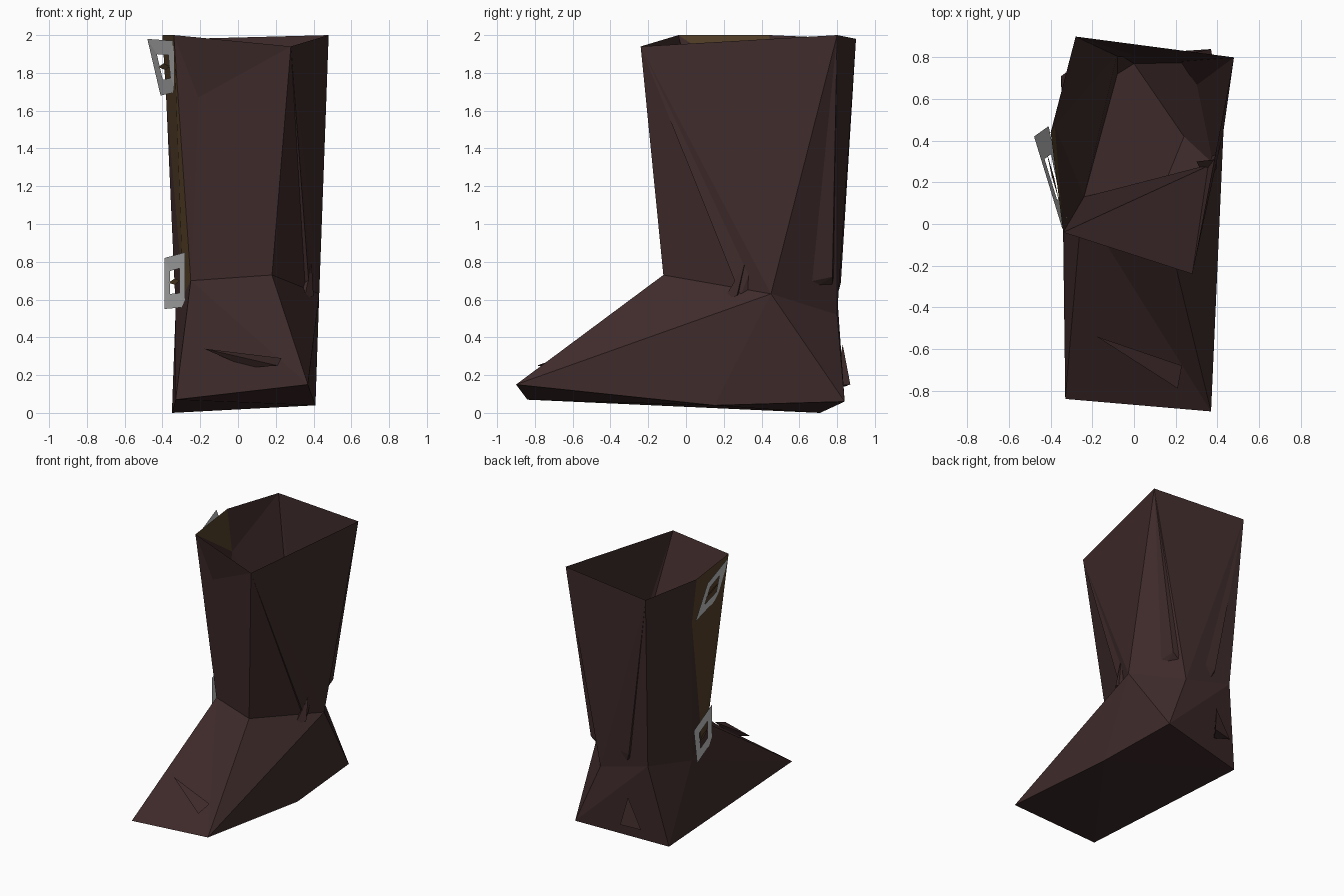
import bpy
import bmesh
from mathutils import Vector

cube = bpy.data.objects.get("Cube")
if cube:
    bpy.data.objects.remove(cube, do_unlink=True)


def make_material(name, color):
    mat = bpy.data.materials.new(name)
    mat.use_nodes = True
    mat.diffuse_color = (*color, 1)
    shader = mat.node_tree.nodes["Principled BSDF"]
    shader.inputs["Base Color"].default_value = (*color, 1)
    shader.inputs["Roughness"].default_value = 0.9
    return mat


leather = make_material("dark_leather", (0.05, 0.024, 0.024))
brown = make_material("brown_strap", (0.09, 0.052, 0.022))
metal = make_material("grey_metal", (0.55, 0.55, 0.55))


def build(name, points, faces, mat):
    """Flat shaded object from named corner points and faces listing corners."""
    bm = bmesh.new()
    verts = {}
    for face in faces:
        corners = face.split()
        for c in corners:
            if c not in verts:
                verts[c] = bm.verts.new(points[c])
        bm.faces.new([verts[c] for c in corners])
    bmesh.ops.recalc_face_normals(bm, faces=bm.faces)
    mesh = bpy.data.meshes.new(name)
    bm.to_mesh(mesh)
    bm.free()
    mesh.materials.append(mat)
    obj = bpy.data.objects.new(name, mesh)
    bpy.context.scene.collection.objects.link(obj)
    return obj


# Shared corner points of the boot
boot = dict(
    rim_fl=(-.34, -.04, 2), rim_fr=(.28, -.24, 1.94),
    rim_br=(.48, .8, 2), rim_bl=(-.28, .9, 1.98),
    strap_top=(-.4, .44, 2), strap_low=(-.38, .47, 1.66),
    strap_end=(-.29, .22, .62), chest=(-.21, -.01, 1.67),
    ankle_fl=(-.25, .09, .7), ankle_fr=(.18, -.12, .73),
    ankle_r=(.43, .45, .63), ankle_br=(.18, .8, .52),
    ankle_bl=(-.23, .8, .63), ankle_l=(-.33, .4, .55),
    toe_l=(-.33, -.84, .07), toe_r=(.37, -.9, .15),
    sole_r=(.41, .15, .04), heel_r=(.37, .84, .06), heel_l=(-.35, .71, 0),
    # inner lining
    in_fl=(-.24, .13, .71), in_fr=(.38, .29, .62),
    in_br=(.28, .775, .72), in_bl=(-.08, .82, .69),
    pit_a=(.15, .2, .5), pit_b=(.24, .42, .5),
    pit_c=(0, .77, .5), pit_d=(-.08, .72, .5),
)

# Leg of the boot
build("boot_shaft", boot, [
    "rim_fl rim_fr chest",
    "rim_fl chest ankle_fl",
    "chest rim_fr ankle_fr ankle_fl",
    "rim_fr ankle_r ankle_fr",
    "rim_fr rim_br ankle_r",
    "rim_br ankle_br ankle_r",
    "rim_br rim_bl ankle_br",
    "rim_bl ankle_bl ankle_br",
    "rim_bl strap_low ankle_bl",
    "strap_low ankle_l ankle_bl",
    "strap_low strap_end ankle_l",
    "rim_bl strap_top strap_low",
], leather)

# Foot and sole
build("boot_foot", boot, [
    "ankle_fl ankle_fr toe_r",
    "ankle_fl toe_r toe_l",
    "ankle_fr ankle_r toe_r",
    "ankle_r sole_r toe_r",
    "ankle_r heel_r sole_r",
    "ankle_r ankle_br heel_r",
    "ankle_br ankle_bl heel_r",
    "ankle_bl heel_l heel_r",
    "ankle_bl ankle_l heel_l",
    "ankle_l toe_l heel_l",
    "ankle_l strap_end toe_l",
    "strap_end ankle_fl toe_l",
    "toe_l toe_r sole_r",
    "toe_l sole_r heel_l",
    "sole_r heel_r heel_l",
], leather)

# Lining inside the leg, closed by a small floor
build("boot_lining", boot, [
    "rim_fl in_fr rim_fr",
    "rim_fl in_fl in_fr",
    "rim_fr in_fr rim_br",
    "in_fr in_br rim_br",
    "rim_br in_br rim_bl",
    "in_br in_bl rim_bl",
    "rim_bl in_bl strap_low",
    "in_bl in_fl strap_low",
    "in_fl rim_fl strap_low",
    "in_fl pit_a in_fr",
    "in_fr pit_a pit_b",
    "in_fr pit_b in_br",
    "in_br pit_b pit_c",
    "in_br pit_c in_bl",
    "in_bl pit_c pit_d",
    "in_bl pit_d in_fl",
    "in_fl pit_d pit_c pit_b pit_a",
], leather)

# Strap panel down the side
build("side_strap", boot, [
    "rim_fl strap_top strap_low",
    "rim_fl strap_low strap_end",
    "rim_fl strap_end ankle_fl",
], brown)


# Raised creases in the leather, each a thin pyramid
def crease(name, *corners):
    build(name, dict(zip("abcd", corners)),
          ["a b c", "a c d", "a d b", "b c d"], leather)


crease("toe_crease", (-.18, -.54, .34), (.21, -.79, .25),
       (.23, -.68, .29), (.05, -.65, .24))
crease("heel_crease", (-.08, .83, .36), (-.04, .87, .15),
       (-.2, .84, .14), (-.1, .78, .14))
crease("ankle_crease", (.39, .31, .79), (.35, .2, .6),
       (.4, .27, .62), (.3, .3, .65))


# Buckles: a four-sided open frame with a small prong across the hole
def buckle(name, corners):
    outer = [Vector(c) for c in corners]
    centre = sum(outer, Vector()) / 4
    points = {}
    for i, p in enumerate(outer):
        points[f"o{i}"] = p
        points[f"i{i}"] = centre.lerp(p, 0.45)
    faces = [f"o{i} o{(i + 1) % 4} i{(i + 1) % 4} i{i}" for i in range(4)]
    build(name, points, faces, metal)
    # Prong
    start, end = (outer[0] + outer[1]) / 2, (outer[2] + outer[3]) / 2
    rise = (outer[0] - outer[1]) * 0.06
    prong = dict(a=centre.lerp(start, 0.6), b=centre + rise,
                 c=centre.lerp(end, 0.5), d=centre - rise)
    build(name + "_prong", prong, ["a b c d"], brown)


buckle("upper_buckle", [(-.48, .42, 1.98), (-.41, .47, 1.68),
                        (-.32, .03, 1.7), (-.345, -.02, 1.97)])
buckle("lower_buckle", [(-.39, .46, .82), (-.39, .42, .55),
                        (-.28, .08, .56), (-.28, .08, .85)])
